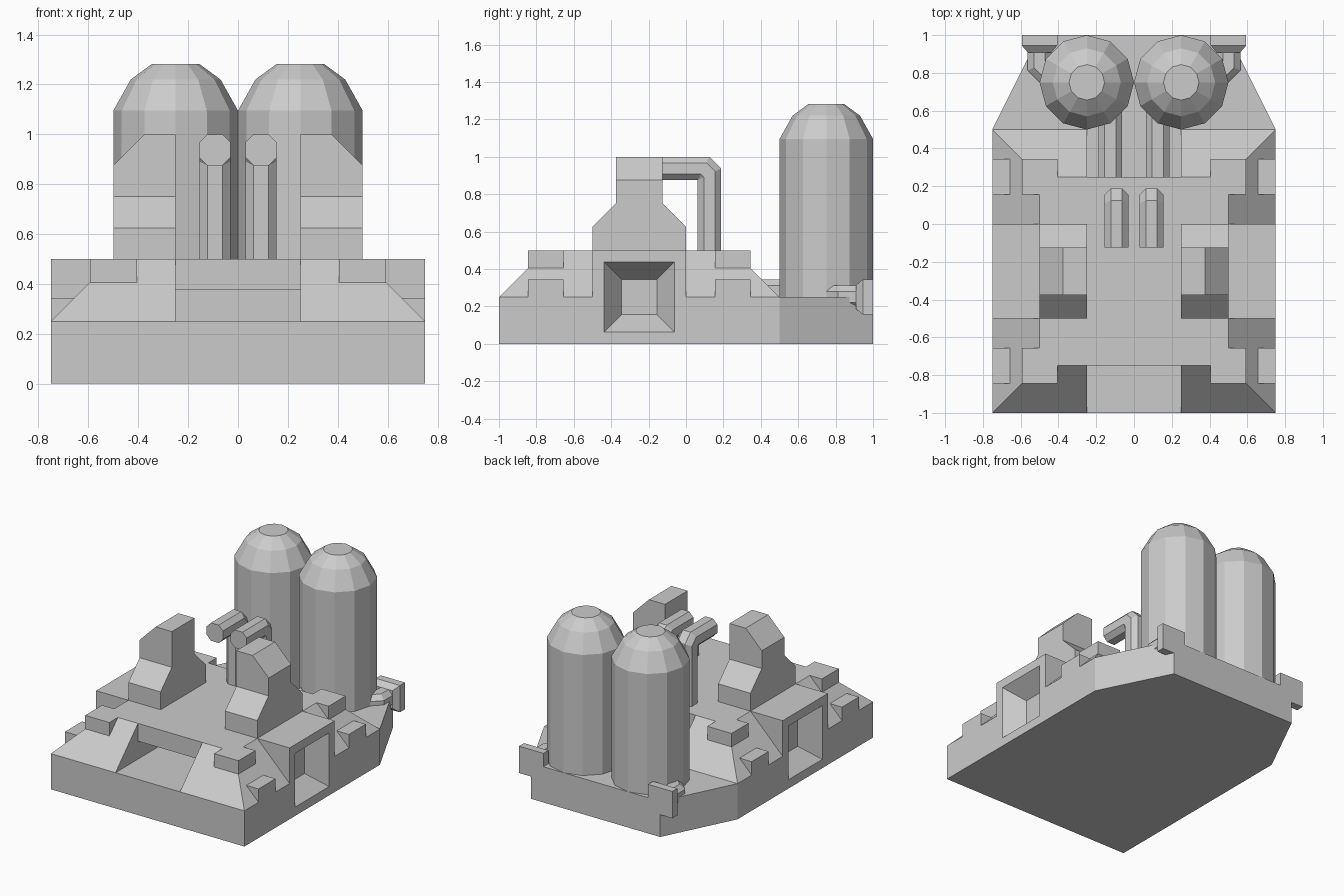
import bpy, bmesh, math
from mathutils import Vector

if "Cube" in bpy.data.objects:
    bpy.data.objects.remove(bpy.data.objects["Cube"])


def finish(name, bm):
    bmesh.ops.recalc_face_normals(bm, faces=bm.faces)
    bmesh.ops.dissolve_limit(bm, angle_limit=0.01, verts=bm.verts, edges=bm.edges)
    me = bpy.data.meshes.new(name)
    bm.to_mesh(me)
    bm.free()
    ob = bpy.data.objects.new(name, me)
    bpy.context.collection.objects.link(ob)
    return ob


def solids(name, parts, mirror=True):
    """Each part is a point list made into a convex solid, optionally on both sides."""
    bm = bmesh.new()
    for pts in parts:
        for s in ((1, -1) if mirror else (1,)):
            vs = [bm.verts.new((s * x, y, z)) for x, y, z in pts]
            bmesh.ops.convex_hull(bm, input=vs)
    bmesh.ops.delete(bm, geom=[v for v in bm.verts if not v.link_faces], context='VERTS')
    return finish(name, bm)


def box(x0, x1, y0, y1, z0, z1):
    return [(x, y, z) for x in (x0, x1) for y in (y0, y1) for z in (z0, z1)]


R, K = 0.0625, 0.03
OCT = [(R, K), (K, R), (-K, R), (-R, K), (-R, -K), (-K, -R), (K, -R), (R, -K)]


def elbow(name, pivot, u, v, w, len1, len2):
    """Octagonal pipe with a chamfered right-angle bend around its inner corner."""
    bm = bmesh.new()
    for s in (1, -1):
        rings = []
        for ku, ou, kv, ov in ((1, 0, 0, -len1), (1, 0, .5, 0), (.5, 0, 1, 0), (0, -len2, 1, 0)):
            ring = []
            for a, b in OCT:
                d = b + R
                p = Vector(pivot) + Vector(w) * a + Vector(u) * (d * ku + ou) + Vector(v) * (d * kv + ov)
                ring.append(bm.verts.new((s * p.x, p.y, p.z)))
            rings.append(ring)
        for r0, r1 in zip(rings, rings[1:]):
            for i in range(8):
                j = (i + 1) % 8
                bm.faces.new((r0[i], r0[j], r1[j], r1[i]))
        bm.faces.new(rings[0])
        bm.faces.new(rings[-1])
    bmesh.ops.remove_doubles(bm, verts=bm.verts, dist=1e-5)
    return finish(name, bm)


# Foundation slab with tapered rear corners
outline = [(-.75, -1), (.75, -1), (.75, .5), (.5, 1), (-.5, 1), (-.75, .5)]
slab = solids("foundation", [[(x, y, z) for x, y in outline for z in (0, .25)]], False)

# Sloped deck: two wings and a bridge with a recess under each end
wing = [(x, y, .25) for x in (.25, .75) for y in (-1, .5)] + \
       [(x, y, .5) for x in (.25, .5) for y in (-.75, .25)]
wings = solids("deck_wings", [wing])
solids("deck_bridge", [box(-.25, .25, -.75, .25, .375, .5),
                       box(-.25, .25, -.5, 0, .25, .375)], False)

# Side bays with tapered window recesses
bays = solids("side_bays", [box(.5, .75, -.5, 0, .25, .5)])
recess = []
for x, h in ((.625, .094), (.765, .1995)):
    recess += [(x, -.25 + sy * h, .25 + sz * h) for sy in (1, -1) for sz in (1, -1)]
cutter = solids("window_cutter", [recess])
cutter.hide_render = True
cutter.hide_set(True)
for ob in (slab, wings, bays):
    m = ob.modifiers.new("window", 'BOOLEAN')
    m.operation = 'DIFFERENCE'
    m.solver = 'EXACT'
    m.object = cutter

# Small blocks set into the slopes, at front and rear corners
blocks = []
for y in (-.75, .25):
    blocks.append(box(.406, .594, y - .094, y + .094, .406, .5))
    blocks.append(box(.656, .75, y - .094, y + .094, .25, .344))
solids("corner_blocks", blocks)

# Stepped towers with a bevelled outer top edge
solids("towers", [
    box(.25, .5, -.5, 0, .5, .625) + box(.25, .5, -.375, -.125, .5, .75),
    box(.25, .5, -.375, -.125, .75, .875) + box(.25, .375, -.375, -.125, .875, 1)])

# Twelve-sided domed tanks
tank = [(.25 + r * math.cos(i * math.pi / 6), .75 + r * math.sin(i * math.pi / 6), z)
        for r, z in ((.25, .25), (.25, 1.095), (.18, 1.22), (.094, 1.283)) for i in range(12)]
solids("tanks", [tank])

# Bent exhaust pipes in the middle of the deck
elbow("exhaust_pipes", (.0925, .0625, .875), (0, 0, 1), (0, 1, 0), (1, 0, 0), .1875, .376)

# Straight feed pipes from deck to tanks
solids("feed_pipes", [[(.125 + a, y, .281 + b) for a, b in OCT for y in (-.01, .65)]])

# Rear couplings: bent pipe from each tank to a tapered end plate
elbow("coupling_pipes", (.4375, .875, .25), (1, 0, 0), (0, -1, 0), (0, 0, 1), .06, .06)
solids("coupling_plates", [box(.406, .594, .945, 1, .156, .344) +
                           box(.4375, .5625, .908, .945, .1875, .3125)])
